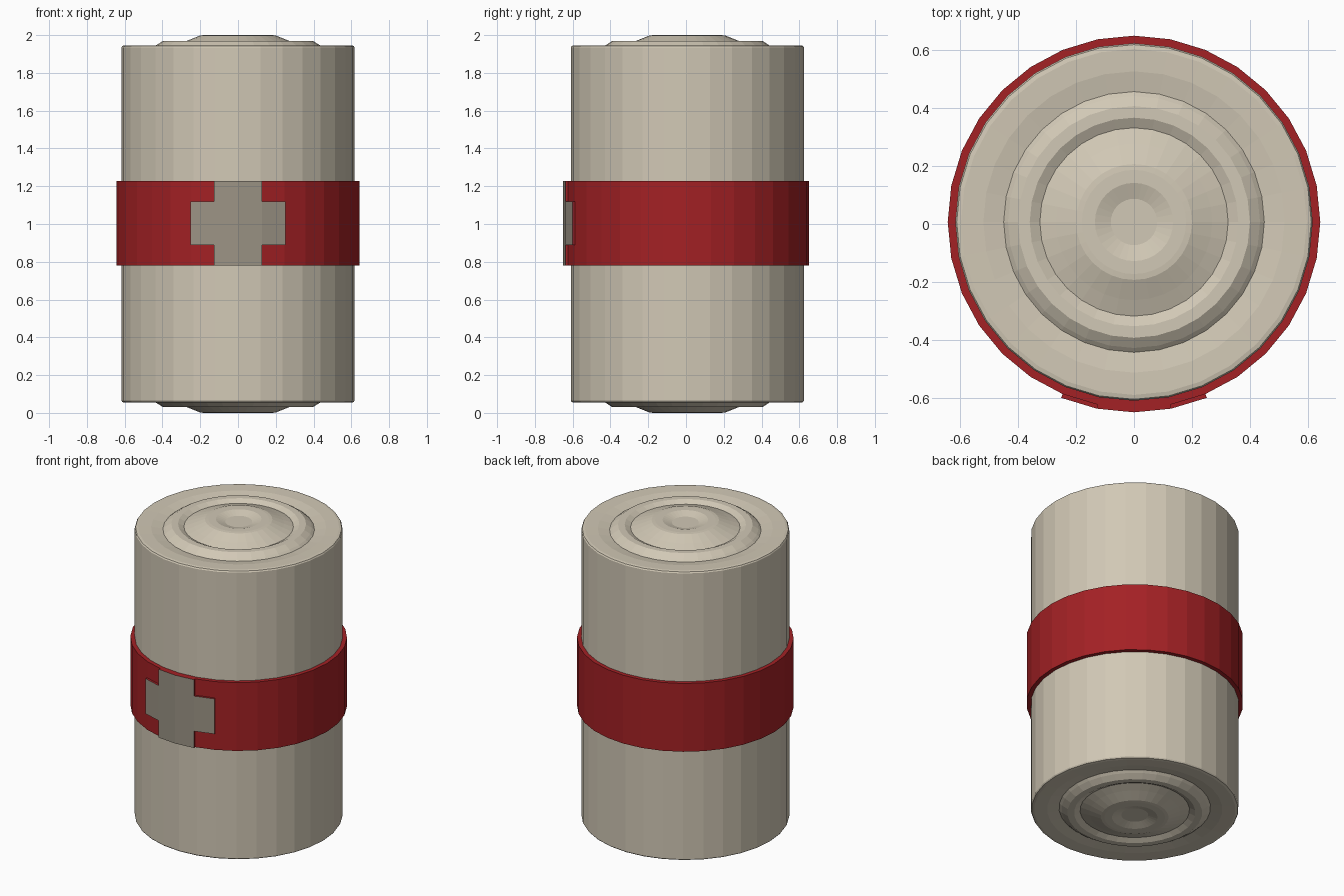
import bpy, bmesh, math

if "Cube" in bpy.data.objects:
    bpy.data.objects.remove(bpy.data.objects["Cube"])

SIDES = 32
CY = 0.007          # axis sits slightly back because the cross stands proud at the front


def material(name, rgb):
    m = bpy.data.materials.new(name)
    m.diffuse_color = (*rgb, 1)
    m.use_nodes = True
    m.node_tree.nodes["Principled BSDF"].inputs["Base Color"].default_value = m.diffuse_color
    return m


cream = material("cream", (0.64, 0.58, 0.465))
red = material("red", (0.37, 0.015, 0.018))
grey = material("warm grey", (0.33, 0.295, 0.235))


def lathe(profile, closed=False):
    """Revolve (radius, z) points about the z axis; zero radius becomes a pole."""
    bm = bmesh.new()
    rings = []
    for r, z in profile:
        if r == 0:
            rings.append([bm.verts.new((0, CY, z))] * SIDES)
        else:
            angles = [2 * math.pi * i / SIDES - math.pi / 2 for i in range(SIDES)]
            rings.append([bm.verts.new((r * math.cos(a), CY + r * math.sin(a), z))
                          for a in angles])
    pairs = list(zip(rings, rings[1:]))
    if closed:
        pairs.append((rings[-1], rings[0]))
    for low, high in pairs:
        for i in range(SIDES):
            j = (i + 1) % SIDES
            bm.faces.new(dict.fromkeys((low[i], low[j], high[j], high[i])))
    bmesh.ops.recalc_face_normals(bm, faces=bm.faces)
    return bm


def finish(bm, name, mats):
    me = bpy.data.meshes.new(name)
    bm.to_mesh(me)
    bm.free()
    for m in mats:
        me.materials.append(m)
    ob = bpy.data.objects.new(name, me)
    bpy.context.collection.objects.link(ob)
    return ob


# Canister body: rippled lid, mirrored for the base
lid = [(0.617, 1.935), (0.612, 1.943), (0.597, 1.946), (0.52, 1.944), (0.45, 1.932),
       (0.435, 1.945), (0.40, 1.968), (0.36, 1.968), (0.325, 1.95), (0.27, 1.97),
       (0.20, 1.998), (0.18, 2.0), (0.135, 2.0), (0.08, 1.983), (0, 1.983)]
base = [(r, 2 - z) for r, z in reversed(lid)]
finish(lathe(base + lid), "canister_body", [cream])

# Raised band around the middle
Z = (0.78, 0.89, 1.12, 1.227)
R = 0.643
band = lathe([(0.61, Z[0])] + [(R, z) for z in Z] + [(0.61, Z[3])], closed=True)


# Cross: front faces of the band, pushed outwards
def in_cross(f):
    c = f.calc_center_median()
    if f.normal.y > -0.5 or math.hypot(c.x, c.y - CY) < 0.63:
        return False
    middle = Z[1] < c.z < Z[2]
    return abs(c.x) < (0.25 if middle else 0.125)


front = [f for f in band.faces if in_cross(f)]
geom = bmesh.ops.extrude_face_region(band, geom=front)["geom"]
plates = [g for g in geom if isinstance(g, bmesh.types.BMFace)]
old = [f for f in front if f.is_valid and f not in plates]
if old:
    bmesh.ops.delete(band, geom=old, context='FACES')
grow = (R + 0.014) / R
for v in {v for f in plates for v in f.verts}:
    v.co.x *= grow
    v.co.y = CY + (v.co.y - CY) * grow
for f in plates:
    f.material_index = 1
bmesh.ops.recalc_face_normals(band, faces=band.faces)
finish(band, "band_with_cross", [red, grey])
